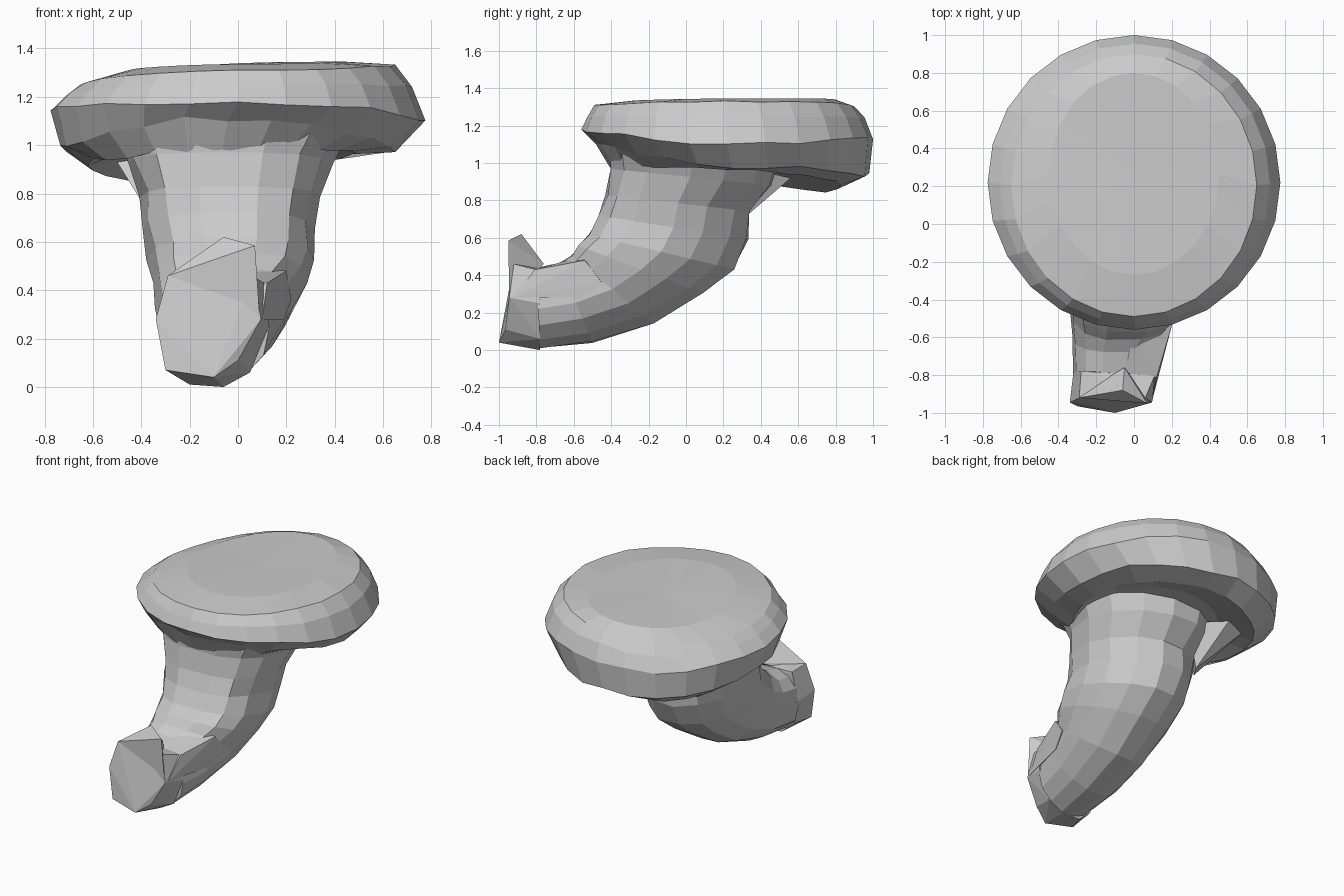
import bpy, bmesh, math, random
from mathutils import Vector

if "Cube" in bpy.data.objects:
    bpy.data.objects.remove(bpy.data.objects["Cube"])

random.seed(4)


def spow(v, p):
    return math.copysign(abs(v) ** p, v)


def finish(bm, name):
    bmesh.ops.recalc_face_normals(bm, faces=bm.faces)
    me = bpy.data.meshes.new(name)
    bm.to_mesh(me)
    bm.free()
    ob = bpy.data.objects.new(name, me)
    bpy.context.collection.objects.link(ob)
    return ob


def loft(name, rings):
    bm = bmesh.new()
    loops = [[bm.verts.new(p) for p in r] for r in rings]
    n = len(loops[0])
    for a, b in zip(loops, loops[1:]):
        for i in range(n):
            j = (i + 1) % n
            bm.faces.new((a[i], a[j], b[j], b[i]))
    # end caps as fans
    for r in (loops[0], loops[-1]):
        c = bm.verts.new(sum((v.co for v in r), Vector()) / n)
        for i in range(n):
            bm.faces.new((r[i], r[(i + 1) % n], c))
    return finish(bm, name)


def hull(name, pts):
    bm = bmesh.new()
    for p in pts:
        bm.verts.new(p)
    bmesh.ops.convex_hull(bm, input=bm.verts)
    return finish(bm, name)


# Cap: irregular tilted disc, each ring = x left/right, y front/back,
# z left/right/front/back, sag at the back-left, height jitter
cap_rings = [
    (-.45, .45, -.27, .80, 1.315, 1.345, 1.335, 1.345, .015, 0),
    (-.65, .65, -.49, .90, 1.26, 1.33, 1.31, 1.32, .04, .004),
    (-.71, .72, -.53, .955, 1.22, 1.25, 1.25, 1.25, .04, .01),
    (-.775, .775, -.56, 1.0, 1.15, 1.11, 1.18, 1.13, .02, .012),
    (-.735, .65, -.48, .98, 1.00, .985, 1.11, .94, .02, .015),
    (-.62, .49, -.41, .83, .94, .97, .97, .90, .06, .012),
    (-.42, .38, -.30, .60, 1.0, 1.01, 1.02, .98, .03, 0),
]


def cap_ring(xl, xr, yf, yb, zl, zr, zf, zb, sag, jit, n=24):
    cx, cy = (xl + xr) / 2, (yf + yb) / 2
    pts = []
    for i in range(n):
        t = math.tau * i / n
        c, s = math.cos(t), math.sin(t)
        z = c * c * (zr if c > 0 else zl) + s * s * (zb if s > 0 else zf)
        z -= sag * max(0, math.cos(t - 2.3)) ** 3
        z += random.uniform(-jit, jit)
        pts.append((cx + c * (xr - xl) / 2, cy + s * (yb - yf) / 2, z))
    return pts


loft("mushroom_cap", [cap_ring(*r) for r in cap_rings])

# Stem: bent loft, each ring = front-top (y, z), back-bottom (y, z), x left/right
stem_rings = [
    (-.42, 1.10, .52, 1.05, -.50, .46),
    (-.415, .97, .46, .88, -.46, .39),
    (-.435, .83, .35, .74, -.41, .34),
    (-.47, .72, .335, .59, -.395, .315),
    (-.53, .62, .265, .43, -.375, .31),
    (-.58, .56, .10, .30, -.36, .285),
    (-.62, .51, -.17, .14, -.34, .225),
    (-.68, .47, -.50, .035, -.33, .175),
    (-.80, .44, -.78, .0, -.32, .13),
]


def stem_ring(yf, zf, yb, zb, xl, xr, n=14):
    cx, cy, cz = (xl + xr) / 2, (yf + yb) / 2, (zf + zb) / 2
    pts = []
    for i in range(n):
        t = math.tau * i / n
        c, s = math.cos(t), math.sin(t)
        # squarer towards the front, rounder at the back right
        p = .74 if s < 0 else (1.1 if c > 0 else .92)
        c, s = spow(c, p), spow(s, p)
        j = random.uniform(.965, 1.02)
        pts.append((cx + c * j * (xr - xl) / 2,
                    cy + s * j * (yb - yf) / 2,
                    cz + s * j * (zb - zf) / 2))
    return pts


loft("mushroom_stem", [stem_ring(*r) for r in stem_rings])

# Buttress joining the stem to the underside at the back left
hull("stem_buttress", [(-.37, .15, .72), (-.28, .28, .68), (-.50, .35, .93),
                       (-.46, .52, .90), (-.32, .56, .92), (-.2, .3, .98)])

# Angular cut end of the stem
hull("root_end", [(-.34, -.945, .28), (-.29, -.92, .46), (.06, -.92, .46),
                  (.095, -.945, .28), (0, -.965, .11), (-.1, -1.0, .04),
                  (-.3, -.965, .07), (-.2, -.78, .01), (-.06, -.78, .0),
                  (.05, -.78, .06), (.13, -.78, .25), (.11, -.80, .43),
                  (-.28, -.78, .45), (-.32, -.78, .25), (-.29, -.78, .09)])

# Thin torn point continuing the cut face upwards
hull("root_spike", [(-.29, -.92, .46), (-.06, -.88, .62), (.07, -.95, .585),
                    (.09, -.945, .28), (-.05, -.76, .46), (-.2, -.85, .42)])

# Flat shoulder along the right upper side
hull("root_ledge", [(.20, -.54, .48), (.12, -.81, .43), (.19, -.55, .28),
                    (.10, -.92, .28), (-.05, -.80, .43), (.0, -.56, .50),
                    (.22, -.45, .36), (.0, -.45, .40)])
